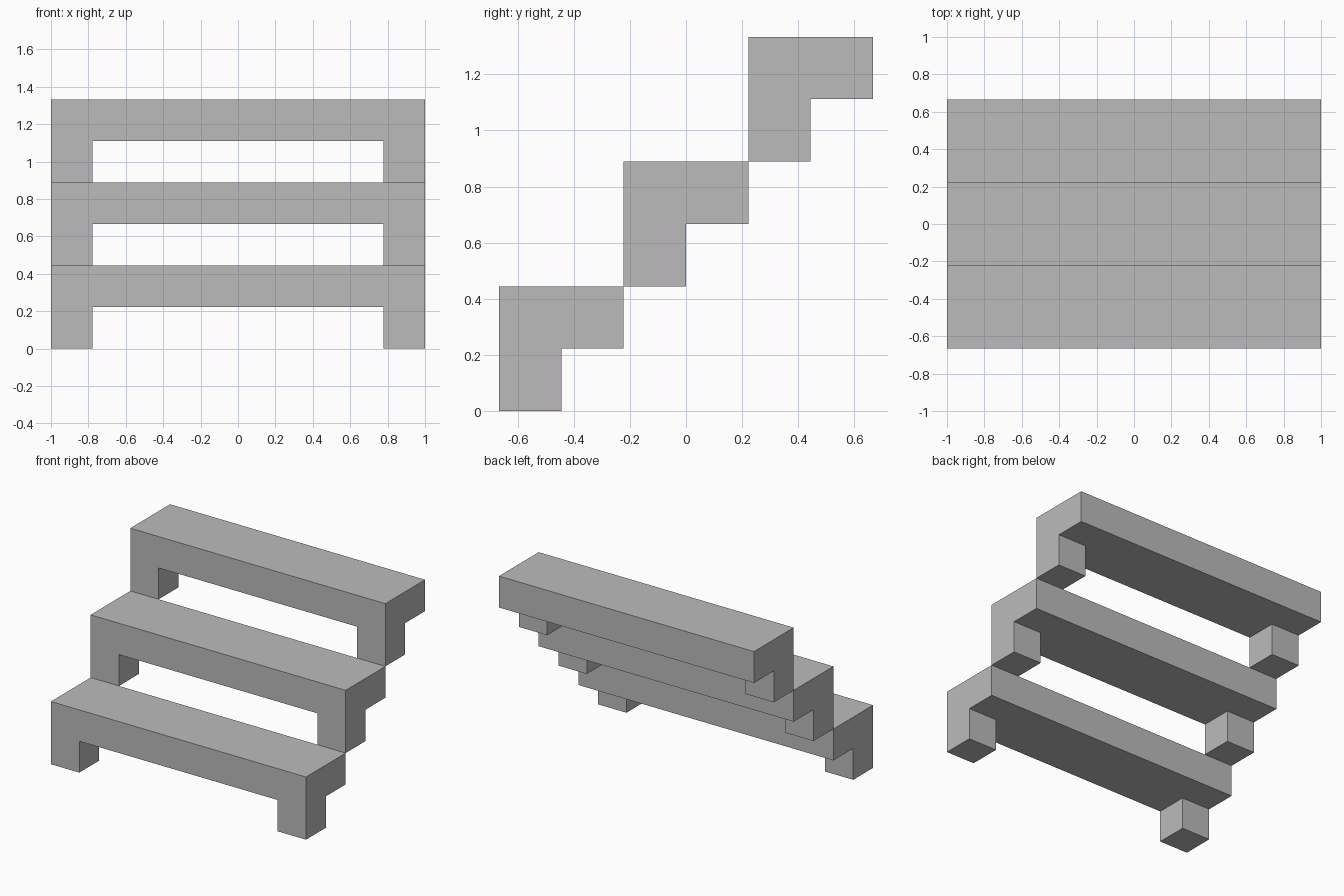
import bpy
import bmesh

cube = bpy.data.objects.get("Cube")
if cube:
    bpy.data.objects.remove(cube, do_unlink=True)

UNIT = 2 / 9            # beam thickness, leg width and leg depth
HALF_WIDTH = 1.0
STEPS = 3

grey = bpy.data.materials.new("plain_grey")
grey.use_nodes = True
grey.diffuse_color = (0.5, 0.5, 0.5, 1)
bsdf = next(n for n in grey.node_tree.nodes if n.type == "BSDF_PRINCIPLED")
bsdf.inputs["Base Color"].default_value = grey.diffuse_color


def extrude(bm, faces, dz):
    """Extrude faces vertically."""
    result = bmesh.ops.extrude_face_region(bm, geom=faces)["geom"]
    verts = [v for v in result if isinstance(v, bmesh.types.BMVert)]
    bmesh.ops.translate(bm, verts=verts, vec=(0, 0, dz))


def make_step(name, y, z):
    """One tread with two front legs as a single closed solid."""
    bm = bmesh.new()
    # Tread underside, divided where the legs attach
    xs = (-HALF_WIDTH, UNIT - HALF_WIDTH, HALF_WIDTH - UNIT, HALF_WIDTH)
    rows = [[bm.verts.new((x, j * UNIT, UNIT)) for x in xs] for j in range(3)]
    for near, far in zip(rows, rows[1:]):
        for i in range(3):
            bm.faces.new((near[i], far[i], far[i + 1], near[i + 1]))
    # Raise a copy of the underside to form the tread
    bottom = bm.faces[:]
    duplicate = bmesh.ops.duplicate(bm, geom=bottom)["geom"]
    extrude(bm, [f for f in duplicate if isinstance(f, bmesh.types.BMFace)], UNIT)
    # Pull the two front corners down as legs
    for f in bottom:
        c = f.calc_center_median()
        if c.y < UNIT and abs(c.x) > HALF_WIDTH - UNIT:
            extrude(bm, [f], -UNIT)
    # Weld, merge coplanar faces and orient them outward
    bmesh.ops.remove_doubles(bm, verts=bm.verts[:], dist=0.0001)
    bmesh.ops.dissolve_limit(bm, angle_limit=0.01,
                             verts=bm.verts[:], edges=bm.edges[:])
    bmesh.ops.recalc_face_normals(bm, faces=bm.faces[:])
    mesh = bpy.data.meshes.new(name)
    bm.to_mesh(mesh)
    bm.free()
    mesh.materials.append(grey)
    step = bpy.data.objects.new(name, mesh)
    step.location = (0, y, z)
    bpy.context.collection.objects.link(step)


# Each step stands on the back edge of the one below
for i, name in enumerate(("lower_step", "middle_step", "upper_step")):
    make_step(name, (2 * i - STEPS) * UNIT, 2 * i * UNIT)
